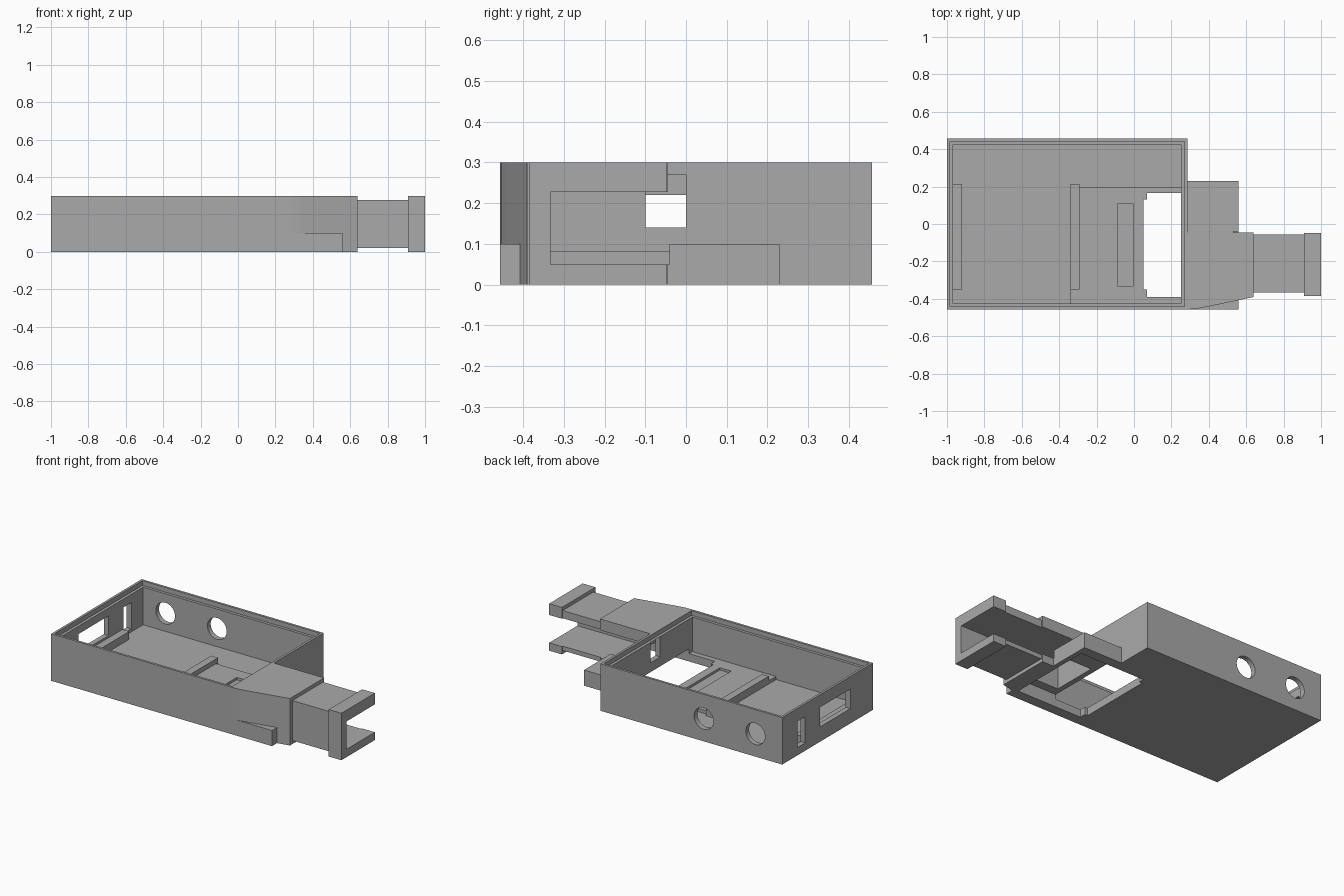
import bpy, bmesh, math
from mathutils import Matrix

old = bpy.data.objects.get("Cube")
if old:
    bpy.data.objects.remove(old, do_unlink=True)

grey = bpy.data.materials.new("plain grey")
grey.use_nodes = True
colour = (0.40, 0.40, 0.40, 1)
grey.diffuse_color = colour
grey.node_tree.nodes["Principled BSDF"].inputs["Base Color"].default_value = colour


def add_object(name, bm):
    bmesh.ops.recalc_face_normals(bm, faces=bm.faces)
    mesh = bpy.data.meshes.new(name)
    bm.to_mesh(mesh)
    bm.free()
    mesh.materials.append(grey)
    ob = bpy.data.objects.new(name, mesh)
    bpy.context.collection.objects.link(ob)
    return ob


def prism(name, outline, z0, z1):
    """Extrude a plan outline from z0 up to z1."""
    bm = bmesh.new()
    face = bm.faces.new([bm.verts.new((x, y, z0)) for x, y in outline])
    top = bmesh.ops.extrude_face_region(bm, geom=[face])["geom"]
    moved = [v for v in top if isinstance(v, bmesh.types.BMVert)]
    bmesh.ops.translate(bm, verts=moved, vec=(0, 0, z1 - z0))
    return add_object(name, bm)


def box(name, xs, ys, zs):
    (a, b), (c, d) = xs, ys
    return prism(name, [(a, c), (b, c), (b, d), (a, d)], *zs)


def round_cutter(x, y, z, radius):
    bm = bmesh.new()
    turn = Matrix.Translation((x, y, z)) @ Matrix.Rotation(math.pi / 2, 4, "X")
    bmesh.ops.create_cone(bm, cap_ends=True, segments=48, radius1=radius,
                          radius2=radius, depth=0.2, matrix=turn)
    return add_object("round_cutter", bm)


def combine(ob, tools, operation):
    """Apply booleans in order and discard the tools."""
    for tool in tools:
        mod = ob.modifiers.new("combine", "BOOLEAN")
        mod.operation, mod.solver, mod.object = operation, "EXACT", tool
        graph = bpy.context.evaluated_depsgraph_get()
        graph.update()
        result = bpy.data.meshes.new_from_object(ob.evaluated_get(graph))
        ob.modifiers.clear()
        ob.data = result
        bpy.data.objects.remove(tool, do_unlink=True)


def cut_box(xs, ys, zs):
    return box("cutter", xs, ys, zs)


def pocket_cutters():
    """Underside opening with a narrower step at its inner end."""
    return [cut_box((0.07, 0.53), (-0.39, 0.165), (-0.05, 0.08)),
            cut_box((0.05, 0.09), (-0.35, 0.13), (-0.05, 0.08))]


# Open tray with a stepped rim, round holes, window, slot and port
tray = box("tray", (-1, 0.285), (-0.457, 0.457), (0, 0.3))
combine(tray, [
    cut_box((-0.967, 0.252), (-0.424, 0.424), (0.03, 0.4)),
    cut_box((-0.985, 0.27), (-0.442, 0.442), (0.27, 0.4)),
    round_cutter(-0.445, 0.44, 0.145, 0.068),
    round_cutter(-0.81, 0.44, 0.145, 0.068),
    cut_box((-1.1, -0.9), (-0.23, 0.075), (0.095, 0.22)),
    cut_box((-1.1, -0.9), (0.225, 0.305), (0.05, 0.217)),
    cut_box((0.2, 0.35), (-0.1, 0), (0.14, 0.27)),
] + pocket_cutters(), "DIFFERENCE")

# Raised floor with a recessed slot
floor = box("raised_floor", (-0.34, 0.252), (-0.424, 0.195), (0.03, 0.05))
combine(floor, [cut_box((-0.085, -0.005), (-0.335, 0.11), (0.035, 0.1))]
        + pocket_cutters(), "DIFFERENCE")

# Board support rails
for name, x, base in (("left_rail", -0.967, 0.03), ("middle_rail", -0.34, 0.03)):
    box(name, (x, x + 0.048), (-0.35, 0.215), (base, 0.08))

# Tapered arm with lower block, neck and end collar
arm = prism("connector_arm", [(0.285, -0.457), (0.33, -0.454), (0.40, -0.441),
                              (0.64, -0.39), (0.64, -0.045), (0.285, -0.045)], 0, 0.3)
combine(arm, [
    box("lower_block", (0.285, 0.56), (-0.457, 0.23), (0, 0.1)),
    box("neck", (0.6, 0.95), (-0.365, -0.055), (0.022, 0.277)),
    box("end_collar", (0.91, 1), (-0.385, -0.047), (0, 0.3)),
], "UNION")
combine(arm, [cut_box((0.2, 1.1), (-0.333, -0.04), (0.05, 0.228))]
        + pocket_cutters()[:1], "DIFFERENCE")
for ob in [o for o in bpy.data.objects if o.name.startswith(("cutter", "round_cutter"))]:
    bpy.data.objects.remove(ob, do_unlink=True)
